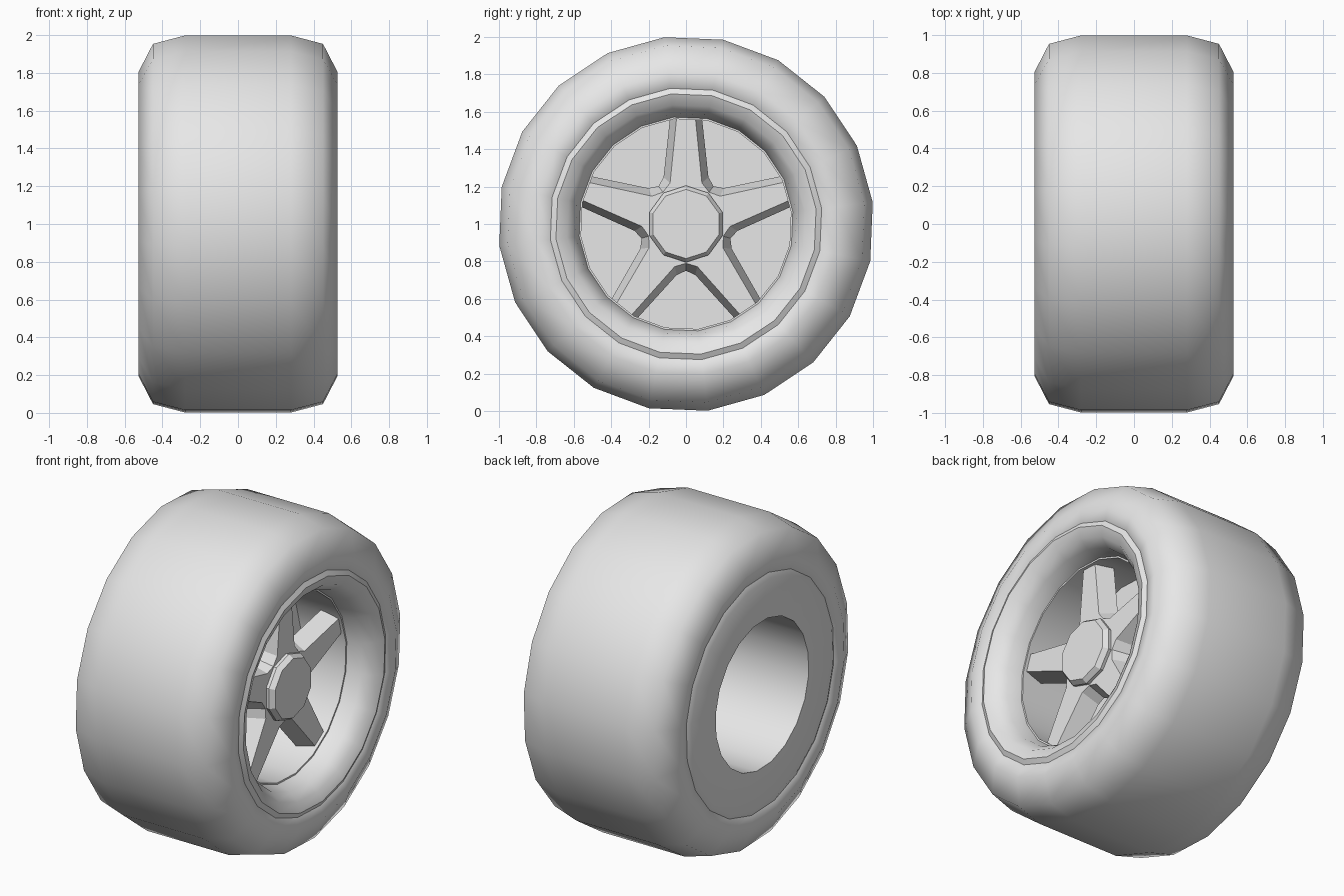
import bpy, bmesh, math

cube = bpy.data.objects.get("Cube")
if cube:
    bpy.data.objects.remove(cube)

SIDES = 20
PHASE = math.radians(6.6)
CENTRE_Z = 1.0

grey = bpy.data.materials.new("plain_grey")
grey.use_nodes = True
grey.diffuse_color = (0.8, 0.8, 0.8, 1)
grey.node_tree.nodes["Principled BSDF"].inputs["Base Color"].default_value = (0.8, 0.8, 0.8, 1)


def finish(name, bm, smooth_angle=None):
    bmesh.ops.recalc_face_normals(bm, faces=bm.faces)
    mesh = bpy.data.meshes.new(name)
    bm.to_mesh(mesh)
    bm.free()
    mesh.materials.append(grey)
    obj = bpy.data.objects.new(name, mesh)
    obj.location.z = CENTRE_Z
    bpy.context.collection.objects.link(obj)
    if smooth_angle:
        bpy.ops.object.select_all(action='DESELECT')
        obj.select_set(True)
        bpy.context.view_layer.objects.active = obj
        bpy.ops.object.shade_smooth_by_angle(angle=math.radians(smooth_angle))
    return obj


def revolve(name, profile, sides=SIDES, phase=PHASE, closed=False, smooth_angle=None):
    """Spin (x, radius) points round the x axis; a zero radius becomes a pole."""
    bm = bmesh.new()
    rings = []
    for x, r in profile:
        if r == 0:
            rings.append([bm.verts.new((x, 0, 0))] * sides)
        else:
            angles = [phase + math.tau * i / sides for i in range(sides)]
            rings.append([bm.verts.new((x, r * math.cos(a), r * math.sin(a))) for a in angles])
    pairs = list(zip(rings, rings[1:]))
    if closed:
        pairs.append((rings[-1], rings[0]))
    for a, b in pairs:
        for i in range(sides):
            j = (i + 1) % sides
            corners = list(dict.fromkeys((a[i], a[j], b[j], b[i])))
            bm.faces.new(corners)
    return finish(name, bm, smooth_angle)


# Tyre: flat tread, rounded shoulders, sidewalls dipping in at the bead
half = [(0.28, 1.005), (0.45, 0.96), (0.527, 0.81), (0.51, 0.73), (0.49, 0.71)]
revolve("tyre", [(-x, r) for x, r in reversed(half)] + half, closed=True, smooth_angle=60)

# Rim: dished front, closed web in the middle, open cavity at the back
revolve("rim", [
    (0.03, 0), (0.03, 0.46), (-0.525, 0.46), (-0.525, 0.70), (-0.51, 0.73),
    (0.51, 0.73), (0.525, 0.70), (0.50, 0.64), (0.44, 0.595), (0.35, 0.575),
    (0.35, 0.565), (0.04, 0.565), (0.04, 0)], smooth_angle=35)


# Spokes: five-armed star with bevelled sides
def star_ring(bm, x, arm):
    ring = []
    for k in range(5):
        a = math.pi / 2 + math.tau * k / 5
        mirrored = [(u, -v) for u, v in arm]
        for u, v in mirrored + arm[-2::-1]:
            ring.append(bm.verts.new((x, u * math.cos(a) - v * math.sin(a),
                                      u * math.sin(a) + v * math.cos(a))))
    return ring


def star_arm(valley, root, tip):
    """Half an arm: valley between arms, root corner, tip corner."""
    a = math.radians(36)
    return [(valley * math.cos(a), valley * math.sin(a)), root, tip]


bm = bmesh.new()
outlines = []
for x, (valley, root, tip) in ((0.22, (0.25, (0.25, 0.12), (0.57, 0.085))),
                               (0.33, (0.21, (0.22, 0.085), (0.57, 0.05)))):
    left = star_arm(valley, root, tip)
    ring = []
    for k in range(5):
        a = math.pi / 2 + math.tau * k / 5
        points = [(u, -v) for u, v in left] + [left[2], left[1]]
        for u, v in points:
            ring.append(bm.verts.new((x, u * math.cos(a) - v * math.sin(a),
                                      u * math.sin(a) + v * math.cos(a))))
    outlines.append(ring)
back, front = outlines
bm.faces.new(back)
bm.faces.new(front)
for i in range(len(back)):
    j = (i + 1) % len(back)
    bm.faces.new((back[i], back[j], front[j], front[i]))
finish("spokes", bm)

# Hub cap: ten-sided with a chamfered edge
revolve("hub_cap", [(0.24, 0), (0.24, 0.195), (0.35, 0.205), (0.38, 0.185), (0.38, 0)],
        sides=10, phase=math.pi / 2)
